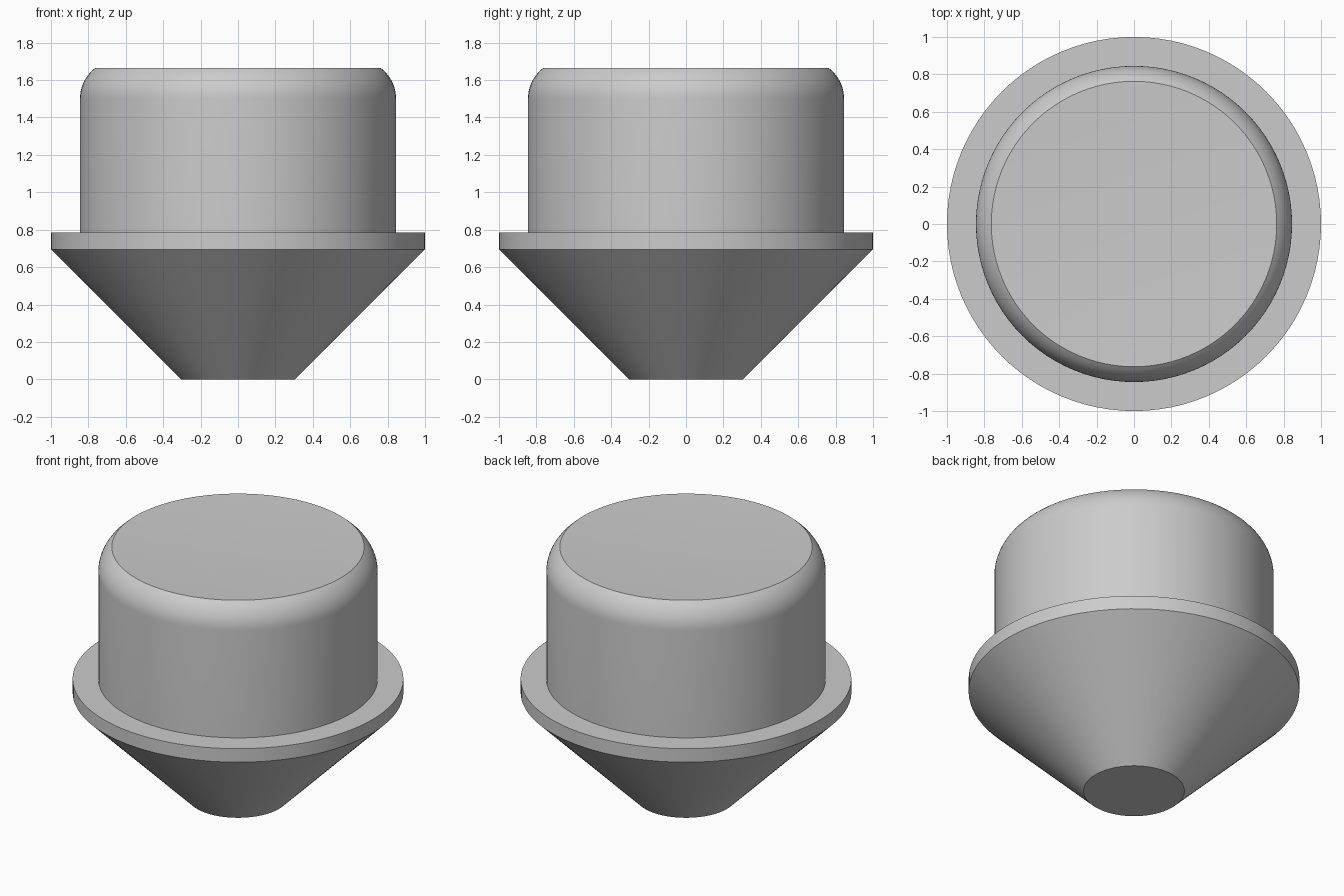
import bpy, bmesh, math

SEGMENTS = 96

cube = bpy.data.objects.get("Cube")
if cube:
    bpy.data.objects.remove(cube, do_unlink=True)

grey = bpy.data.materials.new("light_grey")
grey.use_nodes = True
colour = (0.6, 0.6, 0.6, 1)
grey.diffuse_color = colour
grey.node_tree.nodes["Principled BSDF"].inputs["Base Color"].default_value = colour


def lathe(name, profile):
    """Spin an (r, z) profile that starts and ends on the axis."""
    bm = bmesh.new()
    verts = [bm.verts.new((r, 0, z)) for r, z in profile]
    edges = [bm.edges.new(pair) for pair in zip(verts, verts[1:])]
    bmesh.ops.spin(bm, geom=verts + edges, cent=(0, 0, 0), axis=(0, 0, 1),
                   angle=math.tau, steps=SEGMENTS, use_duplicate=False)
    bmesh.ops.remove_doubles(bm, verts=bm.verts, dist=0.0001)
    bmesh.ops.recalc_face_normals(bm, faces=bm.faces)
    mesh = bpy.data.meshes.new(name)
    bm.to_mesh(mesh)
    bm.free()
    mesh.materials.append(grey)
    obj = bpy.data.objects.new(name, mesh)
    bpy.context.collection.objects.link(obj)
    bpy.ops.object.select_all(action='DESELECT')
    obj.select_set(True)
    bpy.context.view_layer.objects.active = obj
    bpy.ops.object.shade_smooth_by_angle(angle=math.radians(25))


# Rounded shoulder, cut off by the top face
radius, shoulder_z, bend = 0.845, 1.5, 0.207
sweep = math.asin(0.165 / bend)
shoulder = [(radius - bend + bend * math.cos(sweep * i / 10),
             shoulder_z + bend * math.sin(sweep * i / 10)) for i in range(11)]

# One continuous body: cone, flange, cylinder, shoulder and slightly dished top
lathe("plug_body", [(0, 0), (0.305, 0), (1, 0.695), (1, 0.785), (radius, 0.785)]
      + shoulder + [(0, 1.635)])
